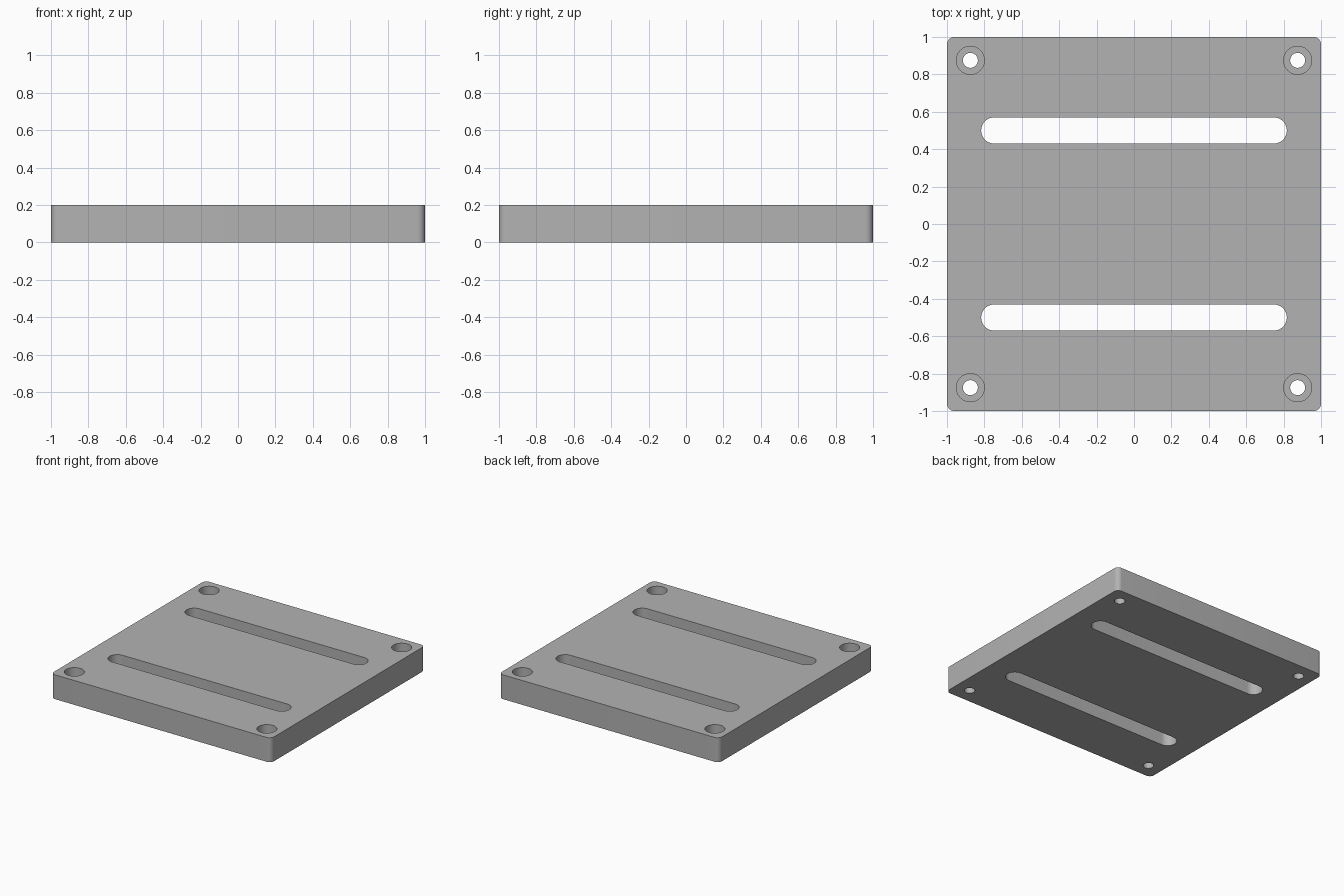
import bpy
import bmesh
from math import pi, cos, sin, radians

cube = bpy.data.objects.get("Cube")
if cube:
    bpy.data.objects.remove(cube, do_unlink=True)

THICK = 0.2
grey = bpy.data.materials.new("plain grey")
grey.use_nodes = True
colour = (0.45, 0.45, 0.45, 1)
grey.diffuse_color = colour
grey.node_tree.nodes["Principled BSDF"].inputs["Base Color"].default_value = colour


def rounded_prism(name, x, y, half_x, half_y, radius, z0, z1, steps):
    """Prism with a rounded rectangle outline; also makes slots and round holes."""
    outline = []
    for quarter, (sx, sy) in enumerate([(1, 1), (-1, 1), (-1, -1), (1, -1)]):
        for i in range(steps + 1):
            a = (quarter + i / steps) * pi / 2
            outline.append((x + sx * (half_x - radius) + radius * cos(a),
                            y + sy * (half_y - radius) + radius * sin(a), z0))
    bm = bmesh.new()
    face = bm.faces.new([bm.verts.new(p) for p in outline])
    top = bmesh.ops.extrude_face_region(bm, geom=[face])["geom"]
    bmesh.ops.translate(bm, vec=(0, 0, z1 - z0),
                        verts=[v for v in top if isinstance(v, bmesh.types.BMVert)])
    bmesh.ops.remove_doubles(bm, verts=bm.verts, dist=0.00001)
    bmesh.ops.recalc_face_normals(bm, faces=bm.faces)
    mesh = bpy.data.meshes.new(name)
    bm.to_mesh(mesh)
    bm.free()
    mesh.materials.append(grey)
    obj = bpy.data.objects.new(name, mesh)
    bpy.context.collection.objects.link(obj)
    return obj


def cut(target, cutter):
    """Subtract the cutter from the target, then discard it."""
    cutter.hide_render = True
    mod = target.modifiers.new("cut", "BOOLEAN")
    mod.operation = "DIFFERENCE"
    mod.solver = "EXACT"
    mod.object = cutter
    bpy.context.view_layer.objects.active = target
    bpy.ops.object.modifier_apply(modifier=mod.name)
    bpy.data.objects.remove(cutter, do_unlink=True)


# Plate with rounded vertical corners
plate = rounded_prism("mounting_plate", 0, 0, 1, 1, 0.04, 0, THICK, 8)

for sy in (-1, 1):
    # Long through slots
    cut(plate, rounded_prism("slot_cutter", 0, sy * 0.5, 0.817, 0.07, 0.07,
                             -0.1, THICK + 0.1, 12))
    # Counterbored corner screw holes
    for sx in (-1, 1):
        for radius, bottom in ((0.075, 0.1), (0.04, -0.1)):
            cut(plate, rounded_prism("hole_cutter", sx * 0.875, sy * 0.875, radius, radius,
                                     radius, bottom, THICK + 0.1, 12))

# Smooth round walls, sharp rims
bpy.ops.object.select_all(action="DESELECT")
plate.select_set(True)
bpy.context.view_layer.objects.active = plate
bpy.ops.object.shade_smooth_by_angle(angle=radians(30))
